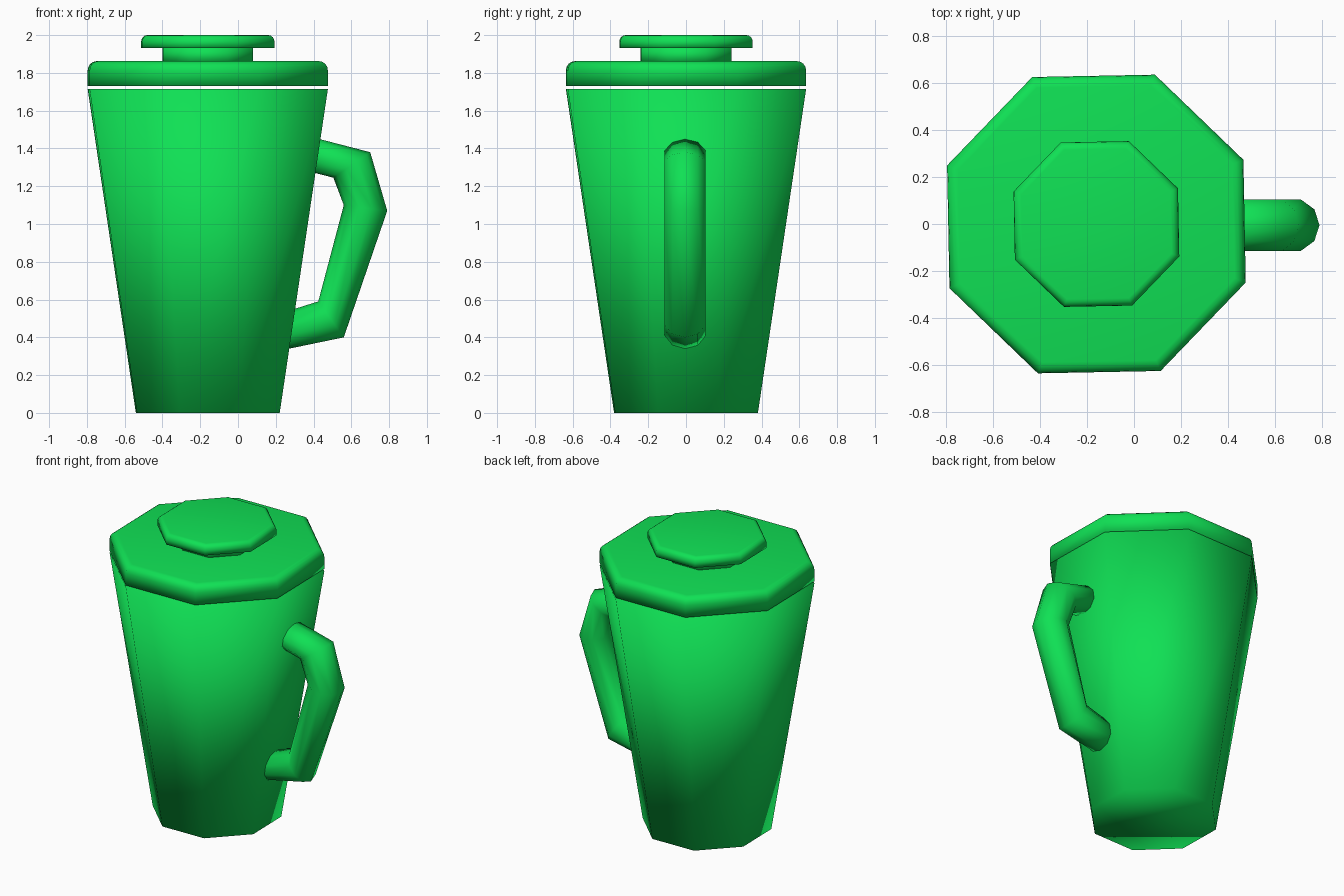
import bpy
import bmesh
import math
from mathutils import Vector

cube = bpy.data.objects.get("Cube")
if cube:
    bpy.data.objects.remove(cube, do_unlink=True)

GREEN = (0.005, 0.75, 0.09, 1.0)
green = bpy.data.materials.new("bright green")
green.use_nodes = True
green.diffuse_color = GREEN
green.node_tree.nodes["Principled BSDF"].inputs["Base Color"].default_value = GREEN

CENTRE_X = -0.16
SIDES = 8
TWIST = math.radians(23.6)


def loft(name, rings):
    """Skin a list of equal rings, cap both ends and shade smooth."""
    bm = bmesh.new()
    loops = [[bm.verts.new(p) for p in ring] for ring in rings]
    count = len(loops[0])
    for a, b in zip(loops, loops[1:]):
        for i in range(count):
            j = (i + 1) % count
            bm.faces.new((a[i], a[j], b[j], b[i]))
    bm.faces.new(loops[0][::-1])
    bm.faces.new(loops[-1])
    bmesh.ops.recalc_face_normals(bm, faces=bm.faces[:])
    for face in bm.faces:
        face.smooth = True
    mesh = bpy.data.meshes.new(name)
    bm.to_mesh(mesh)
    bm.free()
    mesh.materials.append(green)
    obj = bpy.data.objects.new(name, mesh)
    bpy.context.collection.objects.link(obj)
    return obj


def octagon(radius, z):
    ring = []
    for i in range(SIDES):
        a = TWIST + math.tau * i / SIDES
        ring.append((CENTRE_X + radius * math.cos(a), radius * math.sin(a), z))
    return ring


def rounded_slab(name, radius, bottom, top, bevel, steps=4):
    """Octagonal slab with a rounded upper edge."""
    rings = [octagon(radius, bottom)]
    for k in range(steps + 1):
        a = math.pi / 2 * k / steps
        rings.append(octagon(radius - bevel * (1 - math.cos(a)),
                             top - bevel * (1 - math.sin(a))))
    return loft(name, rings)


# Tapered jug, floating lid and knob
loft("body", [octagon(0.409, 0), octagon(0.683, 1.715)])
rounded_slab("lid", 0.683, 1.73, 1.862, 0.05)
loft("knob_stem", [octagon(0.258, 1.85), octagon(0.258, 1.94)])
rounded_slab("knob_cap", 0.379, 1.932, 2.0, 0.035)

# Handle: inner and outer edge of each cross-section, from top to bottom
sections = [
    ((0.31, 1.296), (0.33, 1.476)),
    ((0.505, 1.245), (0.70, 1.38)),
    ((0.56, 1.10), (0.79, 1.07)),
    ((0.425, 0.59), (0.56, 0.40)),
    ((0.17, 0.51), (0.15, 0.315)),
]
HANDLE_SIDES = 10
rings = []
for inner, outer in sections:
    p, q = Vector((inner[0], 0, inner[1])), Vector((outer[0], 0, outer[1]))
    mid, arm = (p + q) / 2, (q - p) / 2
    mid.y = -0.005
    rings.append([mid + arm * math.cos(math.tau * i / HANDLE_SIDES)
                  + Vector((0, 0.115, 0)) * math.sin(math.tau * i / HANDLE_SIDES)
                  for i in range(HANDLE_SIDES)])
loft("handle", rings)
